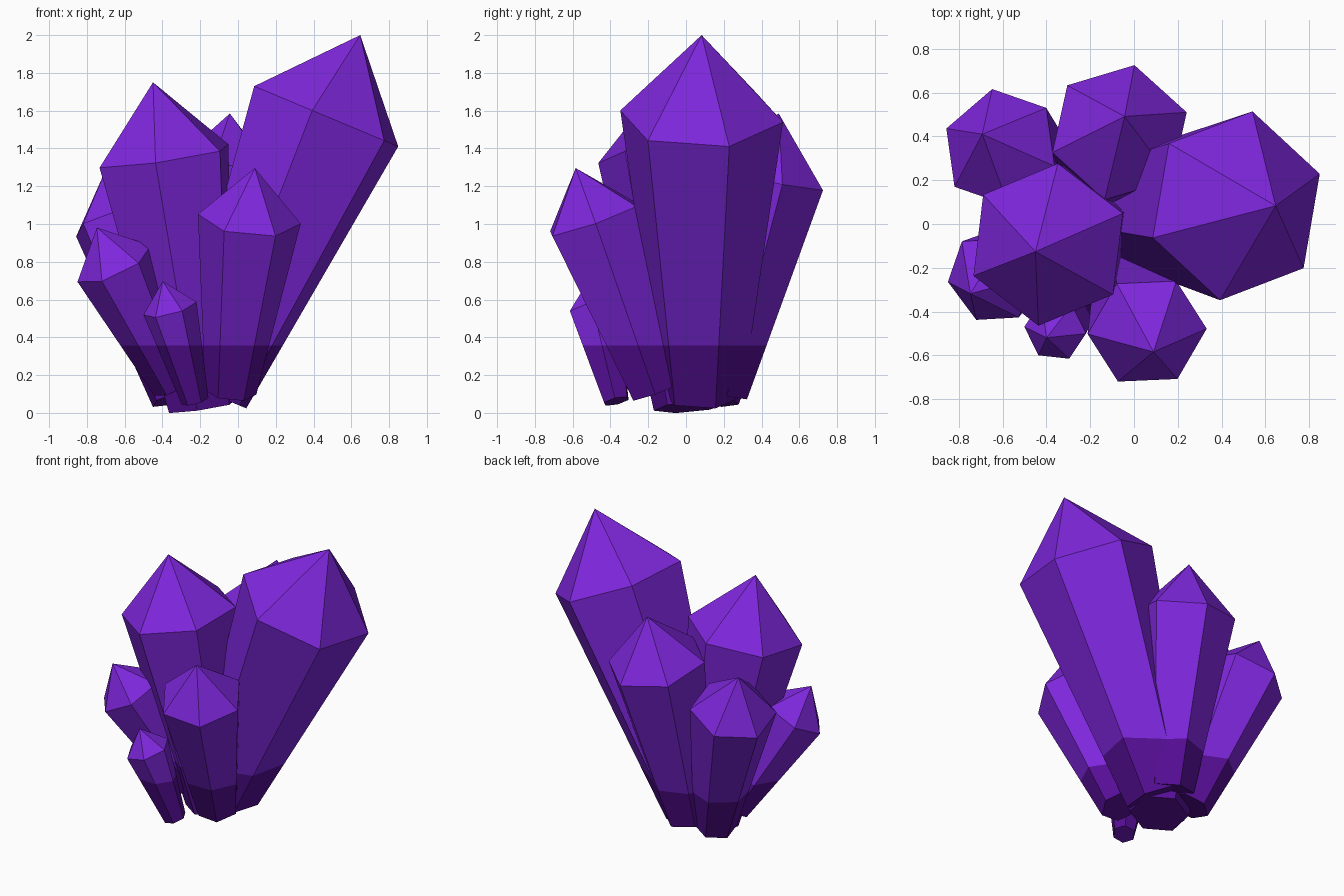
import bpy, bmesh, math
from mathutils import Vector, Matrix

if "Cube" in bpy.data.objects:
    bpy.data.objects.remove(bpy.data.objects["Cube"])

SIDES = 6
STEM = 3.41        # stem length relative to tip length
BASE_SCALE = 0.5   # base radius relative to shoulder radius
BAND_Z = 0.357     # top of the dark root band


def material(name, rgb):
    m = bpy.data.materials.new(name)
    m.diffuse_color = (*rgb, 1.0)
    m.use_nodes = True
    m.node_tree.nodes["Principled BSDF"].inputs["Base Color"].default_value = m.diffuse_color
    return m


violet = material("bright violet", (0.21, 0.02, 0.72))
deep = material("deep violet", (0.095, 0.0045, 0.31))


def crystal(name, centre, apex, corner):
    """Tapered hexagonal crystal: shoulder centre, apex and one shoulder corner."""
    c, a, p = Vector(centre), Vector(apex), Vector(corner)
    tip = a - c
    axis = tip.normalized()
    u = p - c
    radius = u.length
    u = (u - axis * u.dot(axis)).normalized() * radius
    base = c - tip * STEM
    bm = bmesh.new()
    low, high = [], []
    for i in range(SIDES):
        d = Matrix.Rotation(2 * math.pi * i / SIDES, 3, axis) @ u
        low.append(bm.verts.new(base + d * BASE_SCALE))
        high.append(bm.verts.new(c + d))
    top = bm.verts.new(a)
    for i in range(SIDES):
        j = (i + 1) % SIDES
        bm.faces.new((low[i], low[j], high[j], high[i]))
        bm.faces.new((high[i], high[j], top))
    bm.faces.new(low[::-1])
    # level cut between the dark root and the bright body
    bmesh.ops.bisect_plane(bm, geom=bm.verts[:] + bm.edges[:] + bm.faces[:],
                           plane_co=(0, 0, BAND_Z), plane_no=(0, 0, 1))
    bmesh.ops.recalc_face_normals(bm, faces=bm.faces[:])
    for f in bm.faces:
        f.material_index = int(f.calc_center_median().z < BAND_Z)
    me = bpy.data.meshes.new(name)
    bm.to_mesh(me)
    bm.free()
    me.materials.append(violet)
    me.materials.append(deep)
    ob = bpy.data.objects.new(name, me)
    bpy.context.collection.objects.link(ob)


# the two large crystals
crystal("tall_right_crystal", (0.467, 0.083, 1.57), (0.647, 0.083, 2.0), (0.848, 0.229, 1.41))
crystal("large_left_crystal", (-0.392, -0.094, 1.36), (-0.45, -0.126, 1.75), (-0.734, -0.237, 1.304))
# medium crystals around them
crystal("back_crystal", (-0.066, 0.418, 1.25), (-0.043, 0.491, 1.585), (0.002, 0.725, 1.177))
crystal("back_left_crystal", (-0.61, 0.35, 1.026), (-0.693, 0.41, 1.304), (-0.857, 0.436, 0.934))
crystal("front_crystal", (0.06, -0.49, 1.027), (0.089, -0.584, 1.296), (0.332, -0.478, 1.002))
# small crystals
crystal("left_small_crystal", (-0.656, -0.253, 0.79), (-0.747, -0.318, 0.981), (-0.848, -0.263, 0.69))
crystal("front_tiny_crystal", (-0.36, -0.485, 0.553), (-0.399, -0.519, 0.697), (-0.5, -0.469, 0.516))
